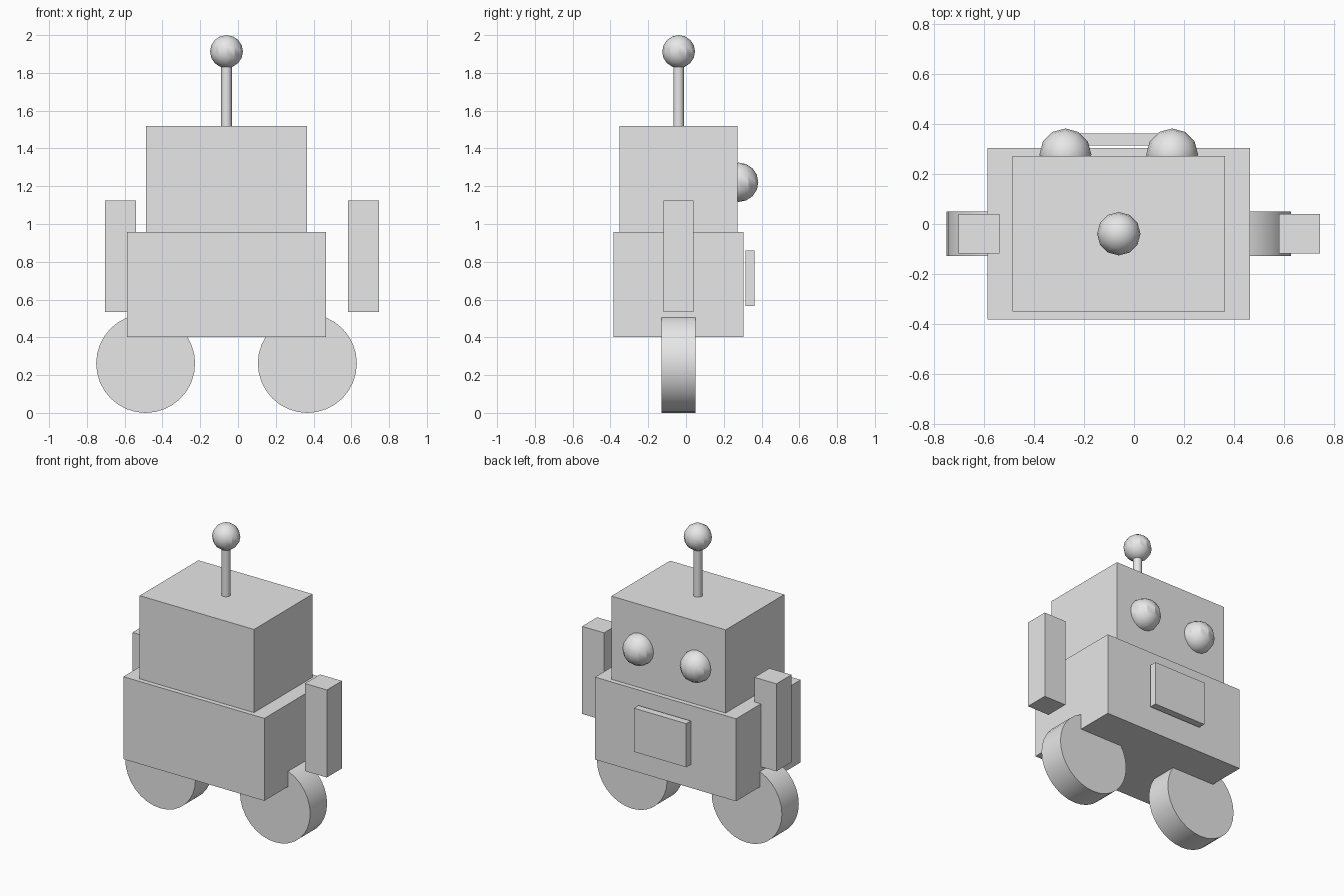
import bpy
import math

cube = bpy.data.objects.get("Cube")
if cube:
    bpy.data.objects.remove(cube, do_unlink=True)

grey = bpy.data.materials.new("light_grey")
grey.use_nodes = True
grey.diffuse_color = (0.8, 0.8, 0.8, 1)
grey.node_tree.nodes["Principled BSDF"].inputs["Base Color"].default_value = (0.8, 0.8, 0.8, 1)

MID = -0.061     # x of the robot's own centre line
MAST_Y = -0.039  # y shared by the antenna, arms and wheels


def finish(name, smooth=False):
    ob = bpy.context.object
    ob.name = name
    ob.data.materials.append(grey)
    if smooth:
        bpy.ops.object.shade_smooth_by_angle(angle=math.radians(27))
    return ob


def box(name, centre, size):
    bpy.ops.mesh.primitive_cube_add(size=1, location=centre)
    ob = finish(name)
    ob.scale = size
    bpy.ops.object.transform_apply(location=False, rotation=False)


def ball(name, centre, radius):
    bpy.ops.mesh.primitive_uv_sphere_add(segments=12, ring_count=8, radius=radius, location=centre)
    finish(name, True)


def cylinder(name, centre, radius, depth, sides, tilt=0):
    bpy.ops.mesh.primitive_cylinder_add(vertices=sides, radius=radius, depth=depth,
                                        location=centre, rotation=(tilt, 0, 0))
    finish(name, True)


# Body, head and chest panel; the face looks towards +y
box("body", (MID, MAST_Y, 0.68), (1.052, 0.688, 0.556))
box("head", (MID, MAST_Y, 1.238), (0.852, 0.624, 0.561))
box("chest_panel", (MID, 0.339, 0.712), (0.39, 0.048, 0.294))

# Antenna
cylinder("antenna_rod", (MID, MAST_Y, 1.68), 0.028, 0.36, 16)
ball("antenna_ball", (MID, MAST_Y, 1.913), 0.087)

# Eyes and wheels in pairs
for side, sign in (("right", -1), ("left", 1)):
    ball(side + "_eye", (MID + sign * 0.214, 0.279, 1.221), 0.104)
    cylinder(side + "_wheel", (MID + sign * 0.428, MAST_Y, 0.262), 0.262, 0.18, 32, math.pi / 2)

# Arms, the left one standing clear of the body
for side, x in (("right", -0.621), ("left", 0.664)):
    box(side + "_arm", (x, MAST_Y, 0.829), (0.164, 0.16, 0.59))
